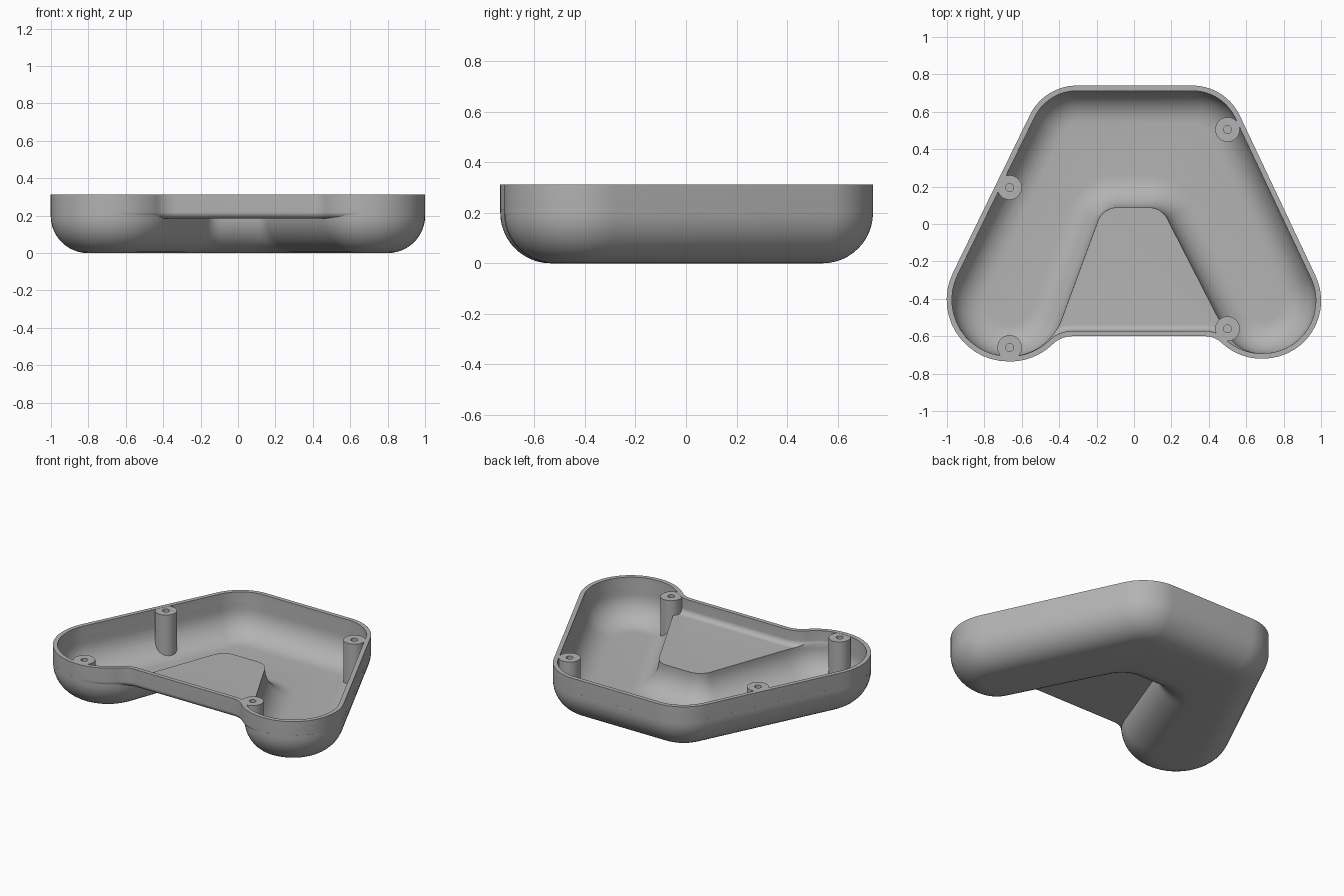
import bpy, bmesh, math
from mathutils import Vector, Matrix

if "Cube" in bpy.data.objects:
    bpy.data.objects.remove(bpy.data.objects["Cube"], do_unlink=True)

TOP, WALL, ROUND = 0.312, 0.028, 0.2
WEB_Z, WEB_ROUND = 0.185, 0.035

# Outline corners, counter-clockwise: x, y, corner radius
back = [(0.49, 0.74, 0.28), (-0.48, 0.74, 0.28), (-1.2, -0.735, 0.33)]
right_end = (1.18, -0.72, 0.31)
legs = back + [(-0.44, -0.735, 0.33), (-0.147, 0.06, 0.08),
               (0.13, 0.06, 0.08), (0.53, -0.72, 0.25), right_end]
full = back + [(-0.53, -0.735, 0.33), (-0.39, -0.6, 0.15),
               (0.43, -0.6, 0.13), (0.56, -0.72, 0.31), right_end]


def rounded(corners, inset, segs=14):
    """Rounded polygon, offset inward by inset."""
    pts = [Vector(c[:2]) for c in corners]
    out = []
    for i, (p, c) in enumerate(zip(pts, corners)):
        e1 = (p - pts[i - 1]).normalized()
        e2 = (pts[(i + 1) % len(pts)] - p).normalized()
        n1, n2 = Vector((-e1.y, e1.x)), Vector((-e2.y, e2.x))
        turn = math.atan2(e1.x * e2.y - e1.y * e2.x, e1.dot(e2))
        side = 1 if turn > 0 else -1
        r = c[2] - side * inset
        q = p + (n1 + n2) * inset / (1 + n1.dot(n2))
        start = q - e1 * r * math.tan(abs(turn) / 2)
        centre = start + n1 * side * r
        for k in range(segs + 1):
            out.append(centre + Matrix.Rotation(turn * k / segs, 2) @ (start - centre))
    return out


def new_object(name, bm):
    bmesh.ops.recalc_face_normals(bm, faces=bm.faces)
    mesh = bpy.data.meshes.new(name)
    bm.to_mesh(mesh)
    bm.free()
    obj = bpy.data.objects.new(name, mesh)
    bpy.context.collection.objects.link(obj)
    return obj


def bowl(name, corners, inset, bottom, radius, top, steps=12):
    """Solid with a quarter-round lower edge."""
    levels = []
    for k in range(steps + 1):
        a = math.pi / 2 * k / steps
        levels.append((inset + radius * (1 - math.sin(a)),
                       bottom + radius * (1 - math.cos(a))))
    levels.append((inset, top))
    bm = bmesh.new()
    rings = [[bm.verts.new((p.x, p.y, z)) for p in rounded(corners, d)] for d, z in levels]
    n = len(rings[0])
    for lo, hi in zip(rings, rings[1:]):
        for i in range(n):
            j = (i + 1) % n
            bm.faces.new((lo[i], lo[j], hi[j], hi[i]))
    bm.faces.new(rings[0][::-1])
    bm.faces.new(rings[-1])
    return new_object(name, bm)


def cylinder(name, x, y, radius, z0, z1, segs):
    bm = bmesh.new()
    bmesh.ops.create_cone(bm, cap_ends=True, segments=segs, radius1=radius, radius2=radius,
                          depth=z1 - z0, matrix=Matrix.Translation((x, y, (z0 + z1) / 2)))
    return new_object(name, bm)


def combine(target, tool, operation):
    """Apply a boolean and discard the tool."""
    mod = target.modifiers.new("cut", 'BOOLEAN')
    mod.operation, mod.solver, mod.object = operation, 'EXACT', tool
    bpy.ops.object.select_all(action='DESELECT')
    bpy.context.view_layer.objects.active = target
    target.select_set(True)
    bpy.ops.object.modifier_apply(modifier=mod.name)
    bpy.data.objects.remove(tool, do_unlink=True)


# Outer body: shallow upper tray over a deep forked underside
shell = bowl("tray_shell", full, 0, WEB_Z, WEB_ROUND, TOP)
combine(shell, bowl("fork", legs, 0, 0, ROUND, WEB_Z + WEB_ROUND - 0.002), 'UNION')

# Cavity, following the outer body at wall thickness
floor = WEB_Z + WALL
cavity = bowl("cavity", full, WALL, floor, WEB_ROUND, TOP + 0.1)
combine(cavity, bowl("fork_cavity", legs, WALL, WALL, ROUND - WALL,
                     floor + WEB_ROUND - 0.002), 'UNION')

# Screw posts are left standing in the cavity
posts = [(-0.665, 0.195), (0.5, 0.505), (-0.665, -0.66), (0.5, -0.56)]
for x, y in posts:
    combine(cavity, cylinder("post", x, y, 0.066, -0.1, TOP - 0.001, 32), 'DIFFERENCE')
combine(shell, cavity, 'DIFFERENCE')
for x, y in posts:
    combine(shell, cylinder("screw_hole", x, y, 0.021, 0.15, TOP + 0.1, 20), 'DIFFERENCE')

# Single grey plastic
grey = bpy.data.materials.new("grey_plastic")
grey.use_nodes = True
colour = (0.45, 0.45, 0.45, 1)
grey.diffuse_color = colour
grey.node_tree.nodes["Principled BSDF"].inputs["Base Color"].default_value = colour
shell.data.materials.clear()
shell.data.materials.append(grey)
for face in shell.data.polygons:
    face.material_index = 0

bpy.ops.object.select_all(action='DESELECT')
shell.select_set(True)
bpy.context.view_layer.objects.active = shell
bpy.ops.object.shade_smooth_by_angle(angle=math.radians(35))
